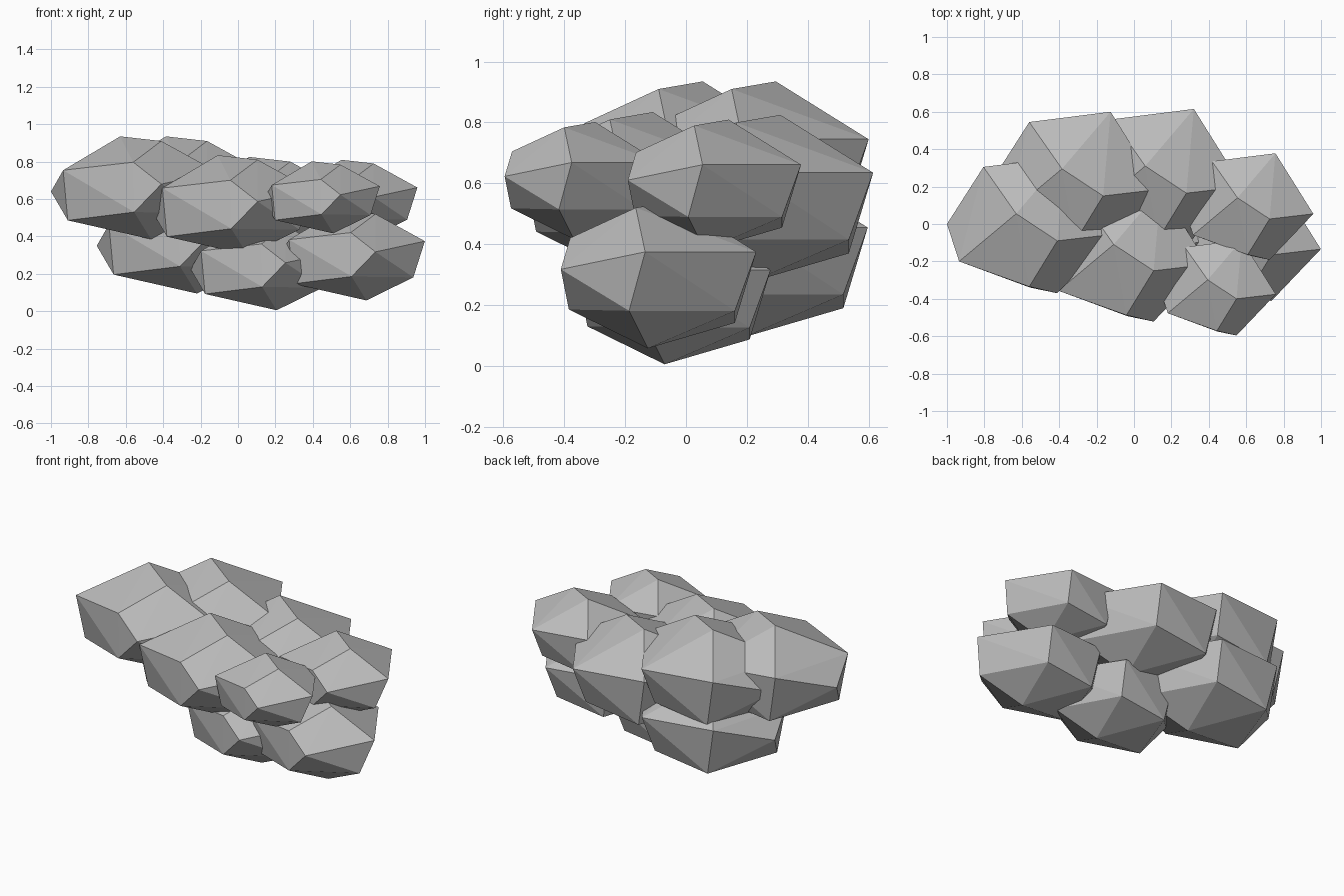
import bpy
import bmesh
from mathutils import Vector

cube = bpy.data.objects.get("Cube")
if cube:
    bpy.data.objects.remove(cube, do_unlink=True)

# Stone colour
stone = bpy.data.materials.new("stone_grey")
stone.use_nodes = True
grey = (0.5, 0.5, 0.5, 1)
stone.diffuse_color = grey
stone.node_tree.nodes["Principled BSDF"].inputs["Base Color"].default_value = grey

# Corner points of one faceted boulder, measured from its upper right crest
crest = Vector((-0.41, -0.09, 0.91))
corners = [
    (-0.63, 0.055, 0.935), (-0.41, -0.09, 0.91),                       # top ridge
    (-0.11, -0.055, 0.745), (-0.18, -0.115, 0.525),                    # left side
    (-0.56, -0.335, 0.797), (-0.41, -0.37, 0.68), (-0.555, -0.34, 0.53),  # front
    (-1, 0, 0.64), (-0.935, -0.2, 0.754), (-0.91, -0.15, 0.486),       # right side
    (-0.37, 0.36, 0.745), (-0.805, 0.305, 0.76),                       # back, upper
    (-0.40, 0.28, 0.525), (-0.75, 0.28, 0.48),                         # back, lower
    (-0.465, -0.045, 0.385),                                           # underside
]


def boulder(name, position, size):
    """Wrap the corner points in a convex faceted shell."""
    bm = bmesh.new()
    for c in corners:
        bm.verts.new((Vector(c) - crest) * size)
    bmesh.ops.convex_hull(bm, input=bm.verts[:])
    loose = [v for v in bm.verts if not v.link_faces]
    bmesh.ops.delete(bm, geom=loose, context='VERTS')
    bmesh.ops.recalc_face_normals(bm, faces=bm.faces[:])
    mesh = bpy.data.meshes.new(name)
    bm.to_mesh(mesh)
    bm.free()
    mesh.materials.append(stone)
    obj = bpy.data.objects.new(name, mesh)
    obj.location = position
    bpy.context.collection.objects.link(obj)


# Upper layer
boulder("upper_right_boulder", (-0.41, -0.09, 0.91), 1)
boulder("upper_back_right_boulder", (-0.165, 0.15, 0.91), 1)
boulder("upper_back_left_boulder", (0.28, 0.165, 0.80), 1)
boulder("upper_left_boulder", (0.725, 0.027, 0.79), 0.78)
boulder("upper_front_left_boulder", (0.548, -0.40, 0.784), 0.70)
boulder("upper_front_boulder", (0.105, -0.25, 0.81), 0.97)
# Lower layer
boulder("lower_left_boulder", (0.735, -0.165, 0.52), 0.88)
boulder("lower_middle_boulder", (0.254, -0.109, 0.457), 0.86)
boulder("lower_right_boulder", (-0.165, 0.147, 0.62), 1)
